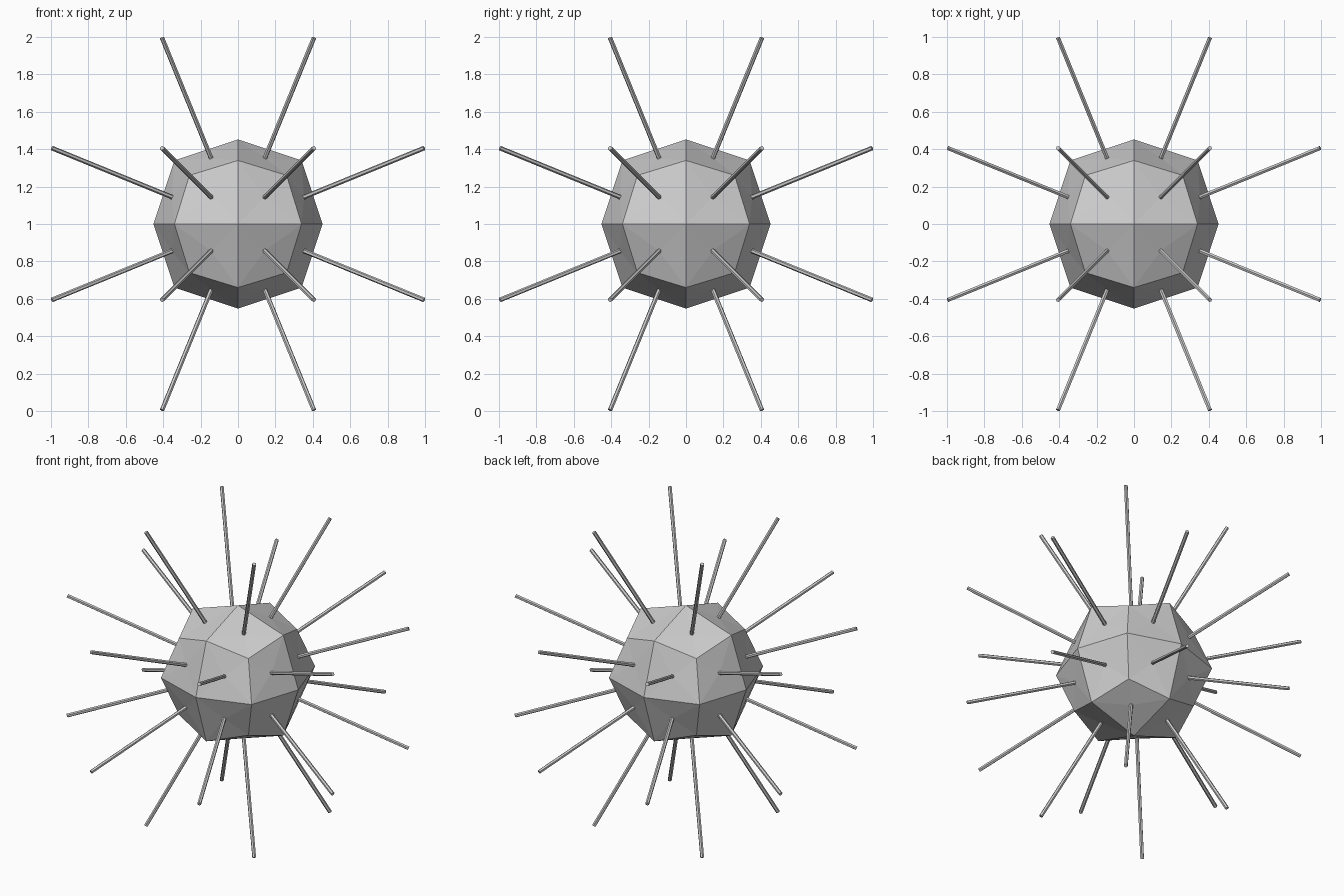
import bpy, bmesh
from itertools import permutations, product
from mathutils import Vector

if "Cube" in bpy.data.objects:
    bpy.data.objects.remove(bpy.data.objects["Cube"])

CENTRE = Vector((0, 0, 1))
AXIS, EDGE, CORNER = 0.452, 0.340, 0.260   # coordinates of the three vertex kinds
POKE = 0.353                               # height of each face's middle point
SLOPE = 0.408                              # spike direction (SLOPE, SLOPE, 1)


def finish(bm, name):
    bmesh.ops.recalc_face_normals(bm, faces=bm.faces)
    mesh = bpy.data.meshes.new(name)
    bm.to_mesh(mesh)
    bm.free()
    obj = bpy.data.objects.new(name, mesh)
    obj.location = CENTRE
    bpy.context.collection.objects.link(obj)
    return obj


# the 24 face directions: one long axis, three signs
directions = []
for main in range(3):
    for signs in product((-1, 1), repeat=3):
        directions.append((main, signs))

# body: 24 kites, each fanned around its middle point
bm = bmesh.new()
for main, s in directions:
    a, b = [i for i in range(3) if i != main]

    def point(m, u, v):
        p = [0, 0, 0]
        p[main], p[a], p[b] = m * s[main], u * s[a], v * s[b]
        return bm.verts.new(p)

    ring = [point(AXIS, 0, 0), point(EDGE, EDGE, 0),
            point(CORNER, CORNER, CORNER), point(EDGE, 0, EDGE)]
    mid = point(POKE, POKE * SLOPE, POKE * SLOPE)
    for i in range(4):
        bm.faces.new((mid, ring[i], ring[(i + 1) % 4]))
bmesh.ops.remove_doubles(bm, verts=bm.verts, dist=0.001)
finish(bm, "body")

# spikes: thin hexagonal rods out of every face
for n, (main, s) in enumerate(directions):
    d = Vector([s[i] * (1 if i == main else SLOPE) for i in range(3)])
    start, end = d * 0.345, d * 0.995
    bm = bmesh.new()
    bmesh.ops.create_cone(bm, cap_ends=True, segments=6, radius1=0.0125,
                          radius2=0.0125, depth=(end - start).length)
    rot = d.to_track_quat('Z', 'Y').to_matrix().to_4x4()
    bmesh.ops.transform(bm, matrix=rot, verts=bm.verts)
    bmesh.ops.translate(bm, vec=(start + end) / 2, verts=bm.verts)
    finish(bm, f"spike_{n + 1:02d}")
